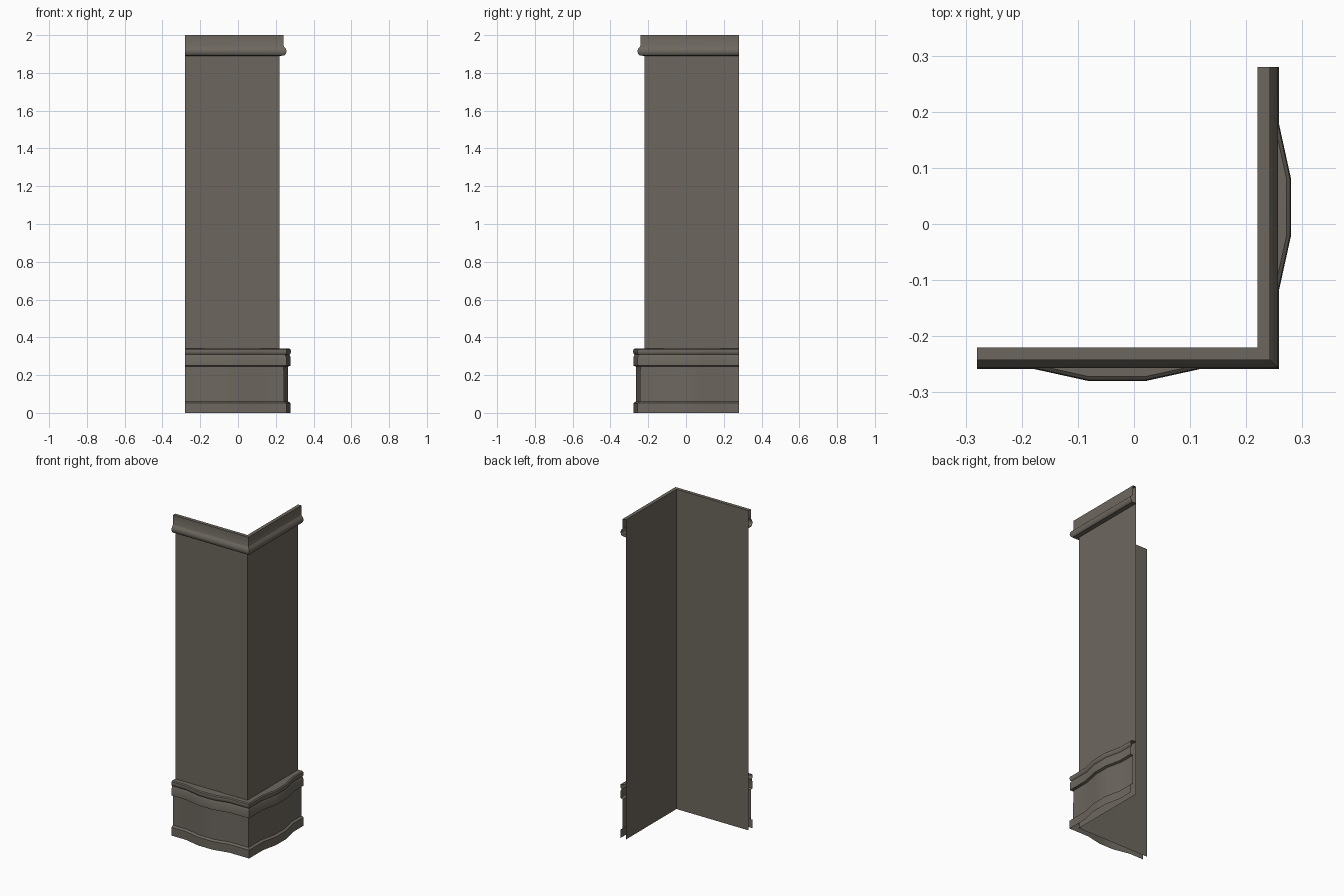
import bpy
import math

if "Cube" in bpy.data.objects:
    bpy.data.objects.remove(bpy.data.objects["Cube"])

WALL = 0.22    # distance of both wall sheets from the centre
END = -0.28    # free end of the front wall

stone = bpy.data.materials.new("grey brown stone")
stone.diffuse_color = (0.152, 0.136, 0.113, 1)
stone.use_nodes = True
stone.node_tree.nodes["Principled BSDF"].inputs["Base Color"].default_value = stone.diffuse_color

# (position along wall, outward bulge) of the base trim; None marks the mitred corner
STRAIGHT = [(END, 0), (None, 0)]
BOWED = [(END, 0), (-0.18, 0), (-0.08, 0.022), (0.02, 0.022), (0.12, 0), (None, 0)]


def sweep(name, profile, stations):
    """Sweep a (projection, height) profile along the front wall, round the
    corner and along the right wall, which mirrors the front one."""
    front = []
    for s, bulge in stations:
        row = []
        for d, z in profile:
            out = WALL + d + (bulge if d > 0 else 0)
            row.append((out if s is None else s, -out, z))
        front.append(row)
    right = [[(-y, -x, z) for x, y, z in row] for row in reversed(front[:-1])]
    rows = front + right
    n = len(profile)
    faces = [(i * n + j, (i + 1) * n + j, (i + 1) * n + j + 1, i * n + j + 1)
             for i in range(len(rows) - 1) for j in range(n - 1)]
    mesh = bpy.data.meshes.new(name)
    mesh.from_pydata([v for row in rows for v in row], [], faces)
    mesh.materials.append(stone)
    mesh.polygons.foreach_set("use_smooth", [True] * len(mesh.polygons))
    mesh.set_sharp_from_angle(angle=math.radians(35))
    obj = bpy.data.objects.new(name, mesh)
    bpy.context.collection.objects.link(obj)
    return obj


# Corner wall: two thin sheets
sweep("corner_wall", [(0, 0), (0, 2)], STRAIGHT)

# Top trim: rounded bead under a flat band, capped back to the wall
sweep("top_trim", [(0, 1.89), (0.026, 1.892), (0.034, 1.9), (0.037, 1.914),
                   (0.034, 1.928), (0.024, 1.938), (0.022, 1.942),
                   (0.022, 2), (0, 2)], STRAIGHT)

# Base trim: plinth, recessed panel, cove and bead, bowed along each wall
sweep("base_trim", [(0.037, 0), (0.037, 0.052), (0.024, 0.06),
                    (0.022, 0.245), (0.036, 0.25), (0.036, 0.295),
                    (0.030, 0.308), (0.036, 0.314), (0.038, 0.325),
                    (0.036, 0.336), (0.030, 0.341), (0, 0.341)], BOWED)
